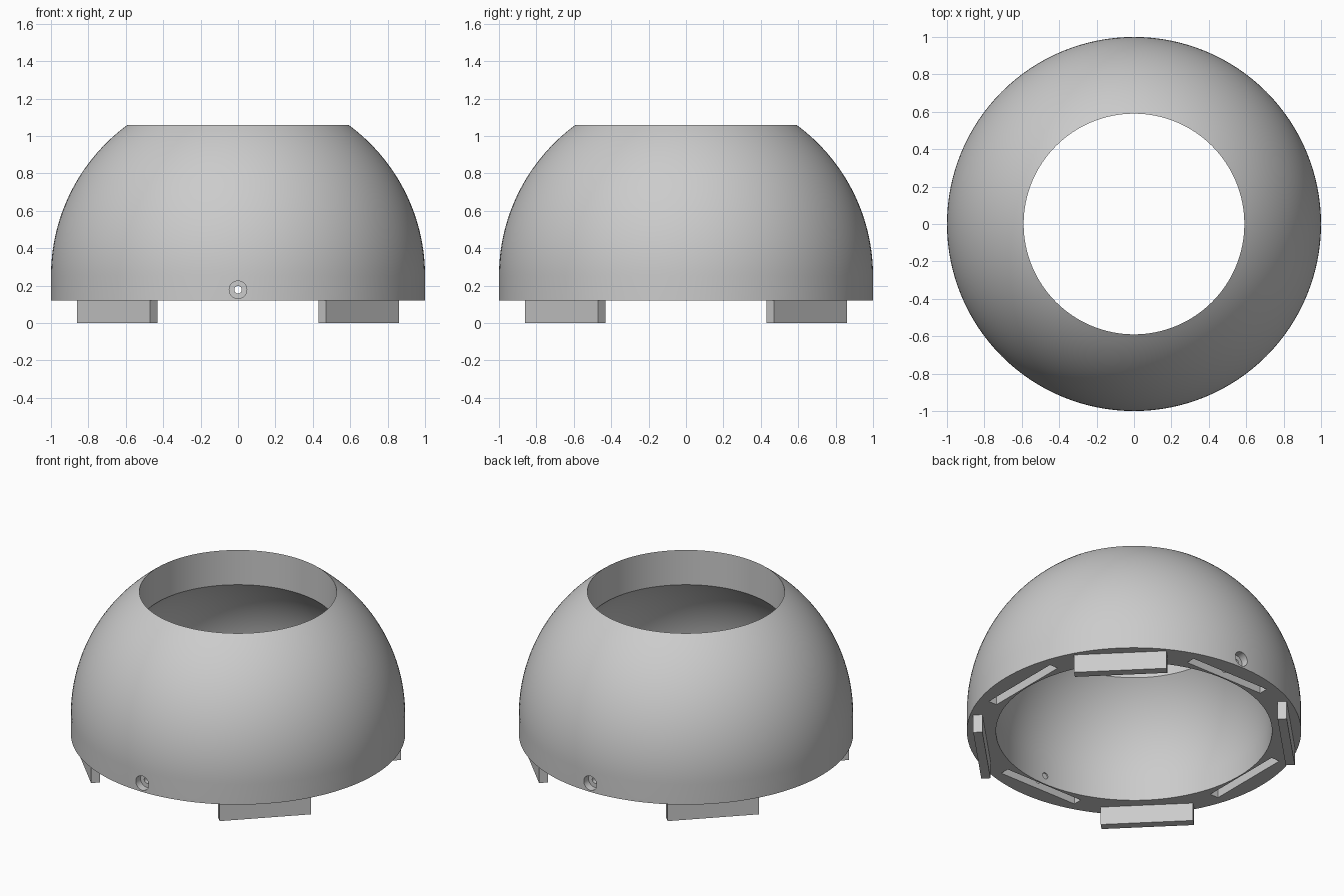
import bpy, bmesh, math
from mathutils import Matrix

if "Cube" in bpy.data.objects:
    bpy.data.objects.remove(bpy.data.objects["Cube"], do_unlink=True)

SEGMENTS = 128
BASE, TOP, RIM = 0.12, 1.06, 0.59       # dome bottom, cut height, opening radius
CENTRE = TOP - math.sqrt(1 - RIM ** 2)  # height where the straight wall turns spherical

grey = bpy.data.materials.new("plain_grey")
grey.use_nodes = True
grey.diffuse_color = (0.6, 0.6, 0.6, 1)
grey.node_tree.nodes["Principled BSDF"].inputs["Base Color"].default_value = (0.6, 0.6, 0.6, 1)


def finish(name, bm, cutter=False):
    bmesh.ops.recalc_face_normals(bm, faces=bm.faces)
    mesh = bpy.data.meshes.new(name)
    bm.to_mesh(mesh)
    bm.free()
    obj = bpy.data.objects.new(name, mesh)
    bpy.context.collection.objects.link(obj)
    mesh.materials.append(grey)
    obj.hide_render = cutter
    return obj


def add_box(bm, angle, distance, length, thick, low, high):
    # upright plate lying across the radius at the given angle
    place = (Matrix.Rotation(angle, 4, 'Z')
             @ Matrix.Translation((distance, 0, (low + high) / 2))
             @ Matrix.Diagonal((thick, length, high - low, 1)))
    bmesh.ops.create_cube(bm, size=1, matrix=place)


def add_rod(bm, radius, y, length, z):
    place = Matrix.Translation((0, y, z)) @ Matrix.Rotation(math.pi / 2, 4, 'X')
    bmesh.ops.create_cone(bm, cap_ends=True, segments=32, radius1=radius,
                          radius2=radius, depth=length, matrix=place)


def wall(radius, steps=28):
    # straight wall, then a sphere up to the radius of the opening
    sweep = math.acos(RIM / radius)
    arc = [(radius * math.cos(sweep * i / steps), CENTRE + radius * math.sin(sweep * i / steps))
           for i in range(steps + 1)]
    return [(radius, BASE)] + arc


# Dome shell: concentric walls, with a straight bore through the top
bm = bmesh.new()
profile = wall(1.0) + wall(0.826)[::-1]
verts = [bm.verts.new((r, 0, z)) for r, z in profile]
edges = [bm.edges.new((v, verts[(i + 1) % len(verts)])) for i, v in enumerate(verts)]
bmesh.ops.spin(bm, geom=verts + edges, cent=(0, 0, 0), axis=(0, 0, 1),
               angle=math.tau, steps=SEGMENTS, use_duplicate=False)
bmesh.ops.remove_doubles(bm, verts=bm.verts, dist=0.0001)
dome = finish("dome_shell", bm)

# Cutters: slots in the underside, screw holes and their counterbores
slots = bmesh.new()
for i in range(4):
    add_box(slots, i * math.pi / 2, 0.865, 0.57, 0.06, BASE - 0.1, BASE + 0.13)
holes = bmesh.new()
add_rod(holes, 0.02, 0, 2.4, 0.178)
bores = bmesh.new()
for side in (-1, 1):
    add_rod(bores, 0.047, side * 1.05, 0.2, 0.178)

for name, cut in (("slot_cutter", slots), ("hole_cutter", holes), ("bore_cutter", bores)):
    cutter = finish(name, cut, cutter=True)
    mod = dome.modifiers.new(name, 'BOOLEAN')
    mod.object = cutter
    mod.operation = 'DIFFERENCE'
    mod.solver = 'EXACT'
    bpy.context.view_layer.objects.active = dome
    bpy.ops.object.modifier_apply(modifier=mod.name)
    bpy.data.objects.remove(cutter, do_unlink=True)

# Smooth curved walls with crisp rims
bpy.ops.object.select_all(action='DESELECT')
dome.select_set(True)
bpy.context.view_layer.objects.active = dome
bpy.ops.object.shade_smooth_by_angle(angle=math.radians(30))

# Locking tabs below the dome, on the diagonals
for i, name in enumerate(("back_left", "back_right", "front_right", "front_left")):
    bm = bmesh.new()
    add_box(bm, math.pi / 4 + i * math.pi / 2, 0.914, 0.555, 0.055, 0, BASE)
    finish(name + "_tab", bm)
